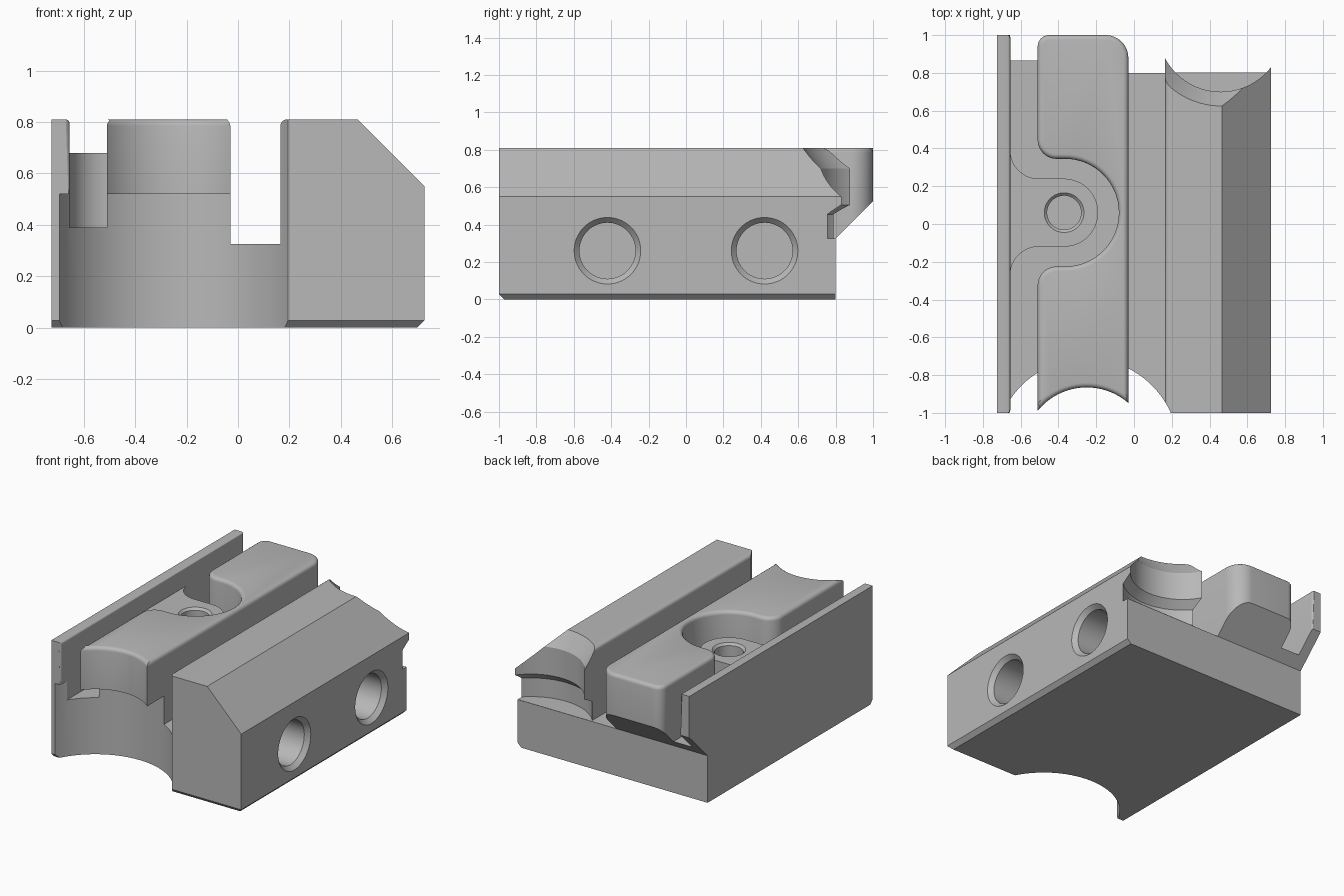
import bpy, bmesh
from math import cos, sin, radians, acos, degrees, pi
from mathutils import Matrix

cube = bpy.data.objects.get("Cube")
if cube:
    bpy.data.objects.remove(cube)

grey = bpy.data.materials.new("plain grey")
grey.use_nodes = True
grey.diffuse_color = (0.48, 0.48, 0.48, 1)
grey.node_tree.nodes["Principled BSDF"].inputs["Base Color"].default_value = (0.48, 0.48, 0.48, 1)


def arc(cx, cy, r, start, end, steps=12):
    angles = [radians(start + (end - start) * i / steps) for i in range(steps + 1)]
    return [(cx + r * cos(a), cy + r * sin(a)) for a in angles]


def finish(name, bm):
    bmesh.ops.recalc_face_normals(bm, faces=bm.faces)
    mesh = bpy.data.meshes.new(name)
    bm.to_mesh(mesh)
    bm.free()
    mesh.materials.append(grey)
    obj = bpy.data.objects.new(name, mesh)
    bpy.context.collection.objects.link(obj)
    return obj


def prism(outline, low, high, axis="z"):
    """Extrude a closed outline along one axis."""
    place = {"x": lambda a, b, h: (h, a, b),
             "y": lambda a, b, h: (a, h, b),
             "z": lambda a, b, h: (a, b, h)}[axis]
    bm = bmesh.new()
    rings = [[bm.verts.new(place(a, b, h)) for a, b in outline] for h in (low, high)]
    n = len(outline)
    for ring in rings:
        bm.faces.new(ring)
    for i in range(n):
        j = (i + 1) % n
        bm.faces.new((rings[0][i], rings[0][j], rings[1][j], rings[1][i]))
    bmesh.ops.recalc_face_normals(bm, faces=bm.faces)
    return bm


def lathe(profile, matrix, steps=64):
    """Closed solid of revolution from (radius, height) points."""
    bm = bmesh.new()
    rings = [[bm.verts.new((r * cos(2 * pi * i / steps), r * sin(2 * pi * i / steps), z))
              for i in range(steps)] for r, z in profile]
    for a, b in zip(rings, rings[1:]):
        for i in range(steps):
            j = (i + 1) % steps
            bm.faces.new((a[i], a[j], b[j], b[i]))
    bm.faces.new(rings[0])
    bm.faces.new(rings[-1])
    bmesh.ops.transform(bm, matrix=matrix, verts=bm.verts)
    return bm


def round_edges(bm, rule, size, segments):
    edges = [e for e in bm.edges if rule(*[v.co for v in e.verts])]
    bmesh.ops.bevel(bm, geom=edges, offset=size, segments=segments, profile=0.5,
                    affect="EDGES", clamp_overlap=False)


def near(a, b):
    return abs(a - b) < 1e-4


def cut(obj, cutters):
    bpy.context.view_layer.objects.active = obj
    for c in cutters:
        mod = obj.modifiers.new("cut", "BOOLEAN")
        mod.operation = "DIFFERENCE"
        mod.solver = "EXACT"
        mod.object = c
        bpy.ops.object.modifier_apply(modifier=mod.name)


top = 0.81
floor = 0.39
ledge = 0.52

# Cutters: undercut back, front hollow, back hollow, side holes, screw hole
back_slope = finish("back_slope_cutter", prism(
    [(0.8, -0.1), (0.8, 0.325), (1.3, 0.825), (1.3, -0.1)], -1, 1, "x"))
front_hollow = finish("front_hollow_cutter", lathe(
    [(0.488, -0.1), (0.488, ledge)], Matrix.Translation((-0.25, -1.2, 0)), 96))
front_corner = finish("front_corner_cutter", prism(
    [(-0.25, -1.2)] + arc(-0.25, -1.2, 0.488, 0, 90, 24), 0.5, 1))
back_hollow = finish("back_hollow_cutter", lathe(
    [(0.385, 0.326), (0.385, 0.455), (0.335, 0.505), (0.335, 0.7), (0.41, top), (0.431, 0.84)],
    Matrix.Translation((0.46, 1.035, 0)), 96))
side_holes = [finish("side_hole_cutter", lathe(
    [(0.15, 0.28), (0.15, 0.695), (0.178, 0.725), (0.198, 0.745)],
    Matrix.Translation((0, y, 0.26)) @ Matrix.Rotation(pi / 2, 4, "Y")))
    for y in (-0.42, 0.42)]
screw_hole = finish("screw_hole_cutter", lathe(
    [(0.09, 0.3), (0.09, 0.665), (0.105, 0.68), (0.125, 0.7)],
    Matrix.Translation((-0.37, 0.06, 0))))

# Body: base, thin left wall and chamfered right rail in one profile
bm = prism([(-0.725, 0), (0.725, 0), (0.725, 0.55), (0.465, top), (0.165, top),
            (0.165, 0.325), (-0.03, 0.325), (-0.03, floor), (-0.655, floor),
            (-0.655, top), (-0.725, top)], -1, 1, "y")
round_edges(bm, lambda a, b: near(a.x, 0.165) and near(b.x, 0.165)
            and near(a.z, top) and near(b.z, top), 0.025, 4)
round_edges(bm, lambda a, b: near(a.x, -0.655) and near(b.x, -0.655)
            and max(a.z, b.z) > 0.5, 0.015, 3)
round_edges(bm, lambda a, b: near(a.z, 0) and near(b.z, 0)
            and (near(a.x, 0.725) and near(b.x, 0.725)
                 or near(a.y, -1) and near(b.y, -1)), 0.028, 1)
body = finish("body", bm)
cut(body, [back_slope, front_hollow, front_corner, back_hollow] + side_holes)

# Centre block with curved pocket, rounded along its top edge
r = 0.335
outline = (arc(-0.25, -1.2, r, degrees(acos(-0.26 / r)), degrees(acos(0.22 / r)), 20)
           + arc(-0.15, 0.88, 0.12, 0, 90)
           + arc(-0.45, 0.94, 0.06, 90, 180, 8)
           + arc(-0.41, 0.445, 0.1, 180, 270)
           + arc(-0.365, 0.06, 0.285, 90, -90, 32)
           + arc(-0.41, -0.325, 0.1, 90, 180))
bm = prism(outline, 0.36, top)
round_edges(bm, lambda a, b: near(a.z, top) and near(b.z, top), 0.025, 4)
centre_block = finish("centre_block", bm)
cut(centre_block, [back_slope, front_hollow])

# Screw boss flaring into the left wall
outline = ([(-0.7, 0.39)] + arc(-0.505, 0.39, 0.15, 180, 270)
           + arc(-0.37, 0.06, 0.18, 90, -90, 32)
           + arc(-0.505, -0.27, 0.15, 90, 180) + [(-0.7, -0.27)])
screw_boss = finish("screw_boss", prism(outline, 0.36, 0.68))
cut(screw_boss, [screw_hole])
cut(body, [screw_hole])

# Remove cutters and shade
for c in [back_slope, front_hollow, front_corner, back_hollow, screw_hole] + side_holes:
    bpy.data.objects.remove(c)
bpy.ops.object.select_all(action="DESELECT")
for obj in (body, centre_block, screw_boss):
    obj.select_set(True)
bpy.context.view_layer.objects.active = body
bpy.ops.object.shade_smooth_by_angle(angle=radians(30))
